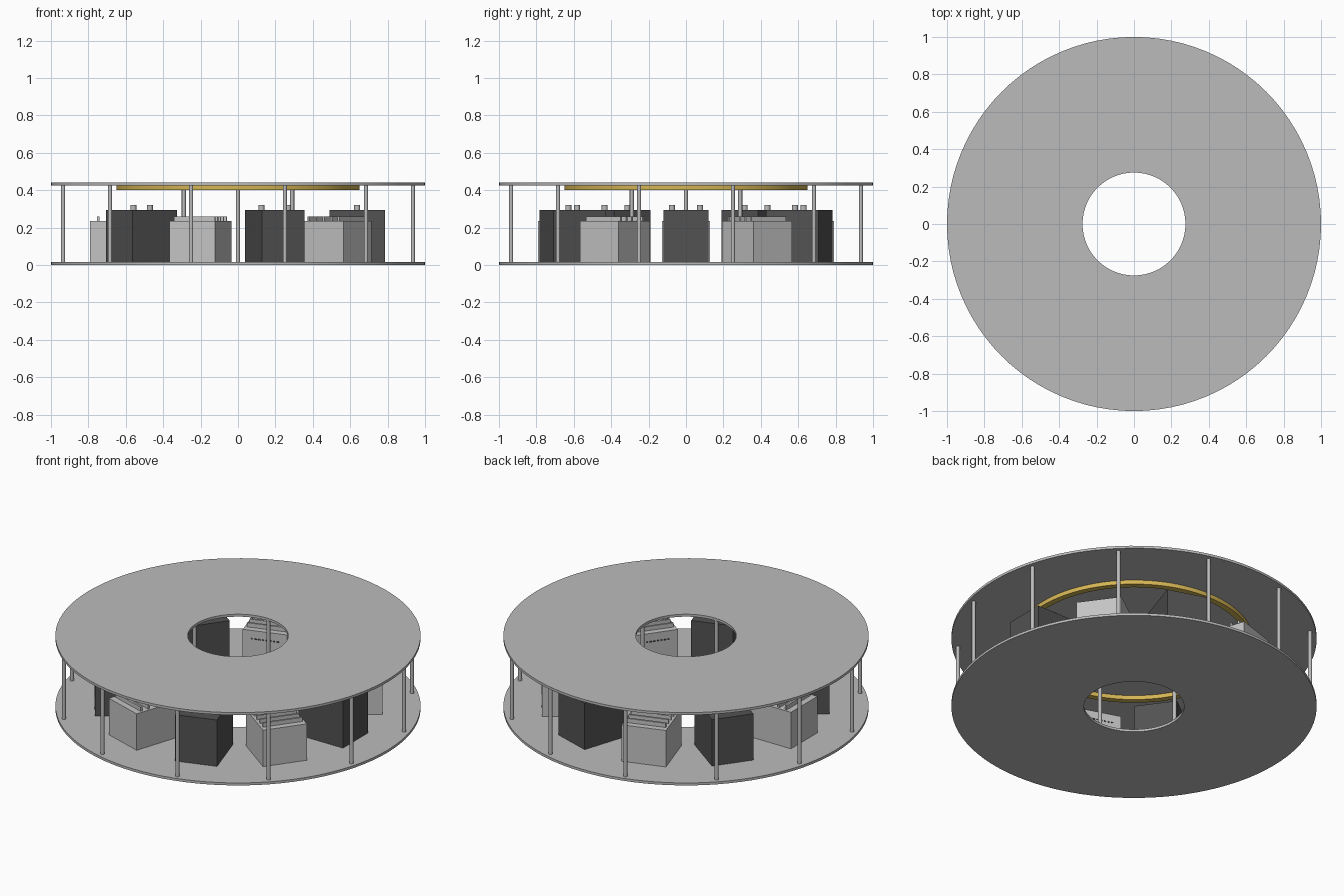
import bpy, bmesh, math
from mathutils import Matrix, Vector

cube = bpy.data.objects.get("Cube")
if cube:
    bpy.data.objects.remove(cube, do_unlink=True)


def material(name, rgb):
    m = bpy.data.materials.new(name)
    m.use_nodes = True
    m.diffuse_color = (*rgb, 1)
    m.node_tree.nodes["Principled BSDF"].inputs["Base Color"].default_value = (*rgb, 1)
    return m


ALUMINIUM = material("aluminium", (0.5, 0.5, 0.5))
LIGHT = material("light grey", (0.55, 0.55, 0.55))
DARK = material("dark grey", (0.085, 0.085, 0.085))
GOLD = material("gold", (0.66, 0.46, 0.09))


def finish(name, bm, mat, smooth=False):
    bmesh.ops.recalc_face_normals(bm, faces=bm.faces)
    mesh = bpy.data.meshes.new(name)
    bm.to_mesh(mesh)
    bm.free()
    mesh.materials.append(mat)
    obj = bpy.data.objects.new(name, mesh)
    bpy.context.collection.objects.link(obj)
    if smooth:
        bpy.ops.object.select_all(action="DESELECT")
        obj.select_set(True)
        bpy.context.view_layer.objects.active = obj
        bpy.ops.object.shade_smooth_by_angle(angle=math.radians(30))
    return obj


def washer(name, inner, outer, z0, z1, mat, sides=96):
    # Spin a rectangular section around the vertical axis
    bm = bmesh.new()
    corners = [(inner, z0), (outer, z0), (outer, z1), (inner, z1)]
    verts = [bm.verts.new((r, 0, z)) for r, z in corners]
    edges = [bm.edges.new((verts[i], verts[i - 1])) for i in range(4)]
    bmesh.ops.spin(bm, geom=verts + edges, cent=(0, 0, 0), axis=(0, 0, 1),
                   angle=math.tau, steps=sides, use_merge=True)
    bmesh.ops.remove_doubles(bm, verts=bm.verts, dist=1e-5)
    return finish(name, bm, mat, True)


def add_box(bm, angle, r0, r1, t0, t1, z0, z1):
    # Box given by radial, tangential and vertical limits
    mat = (Matrix.Rotation(angle, 4, "Z")
           @ Matrix.Translation(((r0 + r1) / 2, (t0 + t1) / 2, (z0 + z1) / 2))
           @ Matrix.Diagonal((r1 - r0, t1 - t0, z1 - z0, 1)))
    bmesh.ops.create_cube(bm, size=1, matrix=mat)


def add_rod(bm, angle, r, t, radius, z0, z1, sides=16):
    mat = Matrix.Rotation(angle, 4, "Z") @ Matrix.Translation((r, t, (z0 + z1) / 2))
    bmesh.ops.create_cone(bm, cap_ends=True, segments=sides, radius1=radius,
                          radius2=radius, depth=z1 - z0, matrix=mat)


# Plates and ring
FLOOR, CEILING = 0.015, 0.425
washer("bottom_plate", 0.275, 1, 0, FLOOR, ALUMINIUM)
washer("top_plate", 0.275, 1, CEILING, 0.44, ALUMINIUM)
washer("gold_ring", 0.615, 0.65, 0.40, CEILING, GOLD)

# Support posts
for name, count, radius, offset in (("outer_post", 12, 0.968, 15), ("inner_post", 4, 0.29, 0)):
    for i in range(count):
        bm = bmesh.new()
        angle = math.radians(offset) + math.tau * i / count
        add_rod(bm, angle, radius, 0, 0.011, FLOOR, CEILING)
        finish(f"{name}_{i + 1}", bm, ALUMINIUM, True)

for i in range(5):
    # Dark units with two terminals
    angle = math.tau * i / 5
    bm = bmesh.new()
    add_box(bm, angle, 0.49, 0.785, -0.12, 0.12, FLOOR, 0.295)
    finish(f"dark_unit_{i + 1}", bm, DARK)
    bm = bmesh.new()
    for side in (-1, 1):
        add_rod(bm, angle, 0.637, side * 0.075, 0.016, 0.295, 0.32)
    finish(f"terminals_{i + 1}", bm, ALUMINIUM, True)

    # Light units with cooling ribs and a row of contacts facing the centre
    angle += math.pi / 5
    bm = bmesh.new()
    add_box(bm, angle, 0.504, 0.79, -0.127, 0.127, FLOOR, 0.235)
    finish(f"light_unit_{i + 1}", bm, LIGHT)
    bm = bmesh.new()
    for k in range(5):
        r = 0.547 + 0.05 * k
        add_box(bm, angle, r - 0.006, r + 0.006, -0.114, 0.114, 0.235, 0.26)
    finish(f"cooling_ribs_{i + 1}", bm, LIGHT)
    bm = bmesh.new()
    for k in range(8):
        t = (k - 3.5) * 0.021
        add_box(bm, angle, 0.5, 0.504, t - 0.006, t + 0.006, 0.182, 0.188)
    finish(f"contacts_{i + 1}", bm, DARK)
